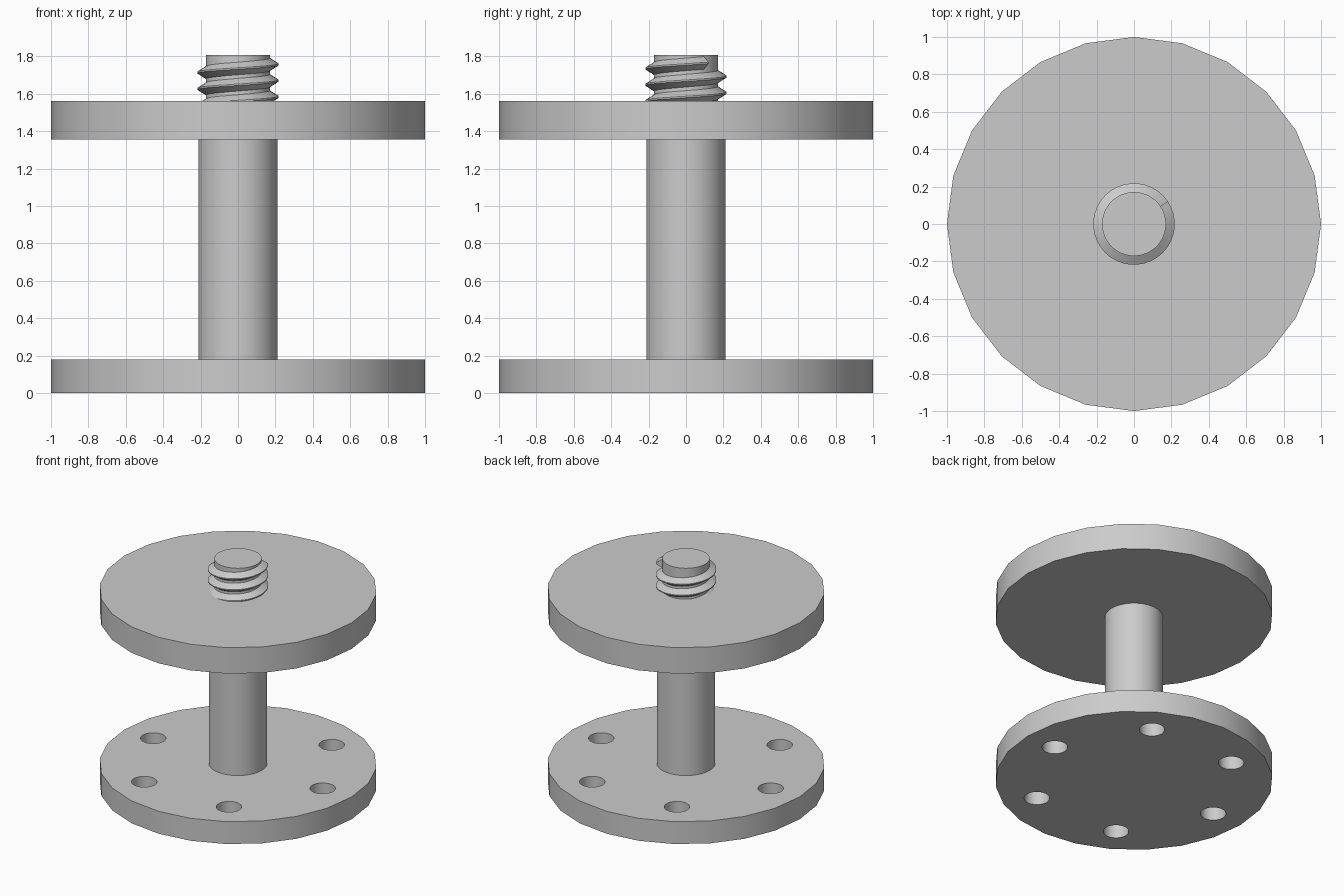
import bpy, bmesh, math

if "Cube" in bpy.data.objects:
    bpy.data.objects.remove(bpy.data.objects["Cube"])

metal = bpy.data.materials.new("grey_metal")
metal.diffuse_color = (0.6, 0.6, 0.6, 1)
metal.use_nodes = True
metal.node_tree.nodes["Principled BSDF"].inputs["Base Color"].default_value = metal.diffuse_color


def cylinder(name, radius, z0, z1, sides, x=0.0, y=0.0):
    """Capped cylinder with its first corner on +x."""
    bm = bmesh.new()
    bottom = [bm.verts.new((x + radius * math.cos(2 * math.pi * i / sides),
                            y + radius * math.sin(2 * math.pi * i / sides), z0))
              for i in range(sides)]
    face = bm.faces.new(bottom)
    top = bmesh.ops.extrude_face_region(bm, geom=[face])["geom"]
    bmesh.ops.translate(bm, vec=(0, 0, z1 - z0),
                        verts=[v for v in top if isinstance(v, bmesh.types.BMVert)])
    return finish(name, bm)


def finish(name, bm):
    bmesh.ops.recalc_face_normals(bm, faces=bm.faces)
    mesh = bpy.data.meshes.new(name)
    bm.to_mesh(mesh)
    bm.free()
    mesh.materials.append(metal)
    obj = bpy.data.objects.new(name, mesh)
    bpy.context.collection.objects.link(obj)
    return obj


def activate(obj):
    bpy.ops.object.select_all(action="DESELECT")
    obj.select_set(True)
    bpy.context.view_layer.objects.active = obj


# Discs, post and screw core
base = cylinder("base_flange", 1.0, 0.0, 0.178, 24)
upper = cylinder("upper_disc", 1.0, 1.355, 1.562, 24)
post = cylinder("post", 0.211, 0.17, 1.36, 48)
core = cylinder("screw_core", 0.171, 1.55, 1.808, 48)

# Six bolt holes through the base
for i in range(6):
    a = math.radians(60 * i)
    cutter = cylinder("hole_cutter", 0.092, -0.1, 0.3, 24,
                      0.745 * math.cos(a), 0.745 * math.sin(a))
    cutter.hide_render = True
    mod = base.modifiers.new("bolt_hole", "BOOLEAN")
    mod.operation = "DIFFERENCE"
    mod.solver = "EXACT"
    mod.object = cutter
    activate(base)
    bpy.ops.object.modifier_apply(modifier=mod.name)
    bpy.data.objects.remove(cutter, do_unlink=True)

# Right-handed screw thread: a trapezoid swept along a helix
pitch, end_angle, end_z = 0.087, math.radians(34), 1.765
profile = [(0.16, -0.041), (0.218, -0.004), (0.218, 0.004), (0.16, 0.041)]
steps, turns = 36, 2.8
bm = bmesh.new()
rings = []
for i in range(int(steps * turns) + 1):
    t = i / steps
    a = end_angle - 2 * math.pi * t
    z = end_z - pitch * t
    rings.append([bm.verts.new((r * math.cos(a), r * math.sin(a), z + dz))
                  for r, dz in profile])
for p, q in zip(rings, rings[1:]):
    for k in range(4):
        j = (k + 1) % 4
        bm.faces.new((p[k], p[j], q[j], q[k]))
bm.faces.new(rings[0])
bm.faces.new(rings[-1])
thread = finish("screw_thread", bm)

# Smooth rounded sides, crisp rims
for obj in (base, upper, post, core, thread):
    activate(obj)
    bpy.ops.object.shade_smooth_by_angle(angle=math.radians(30))
